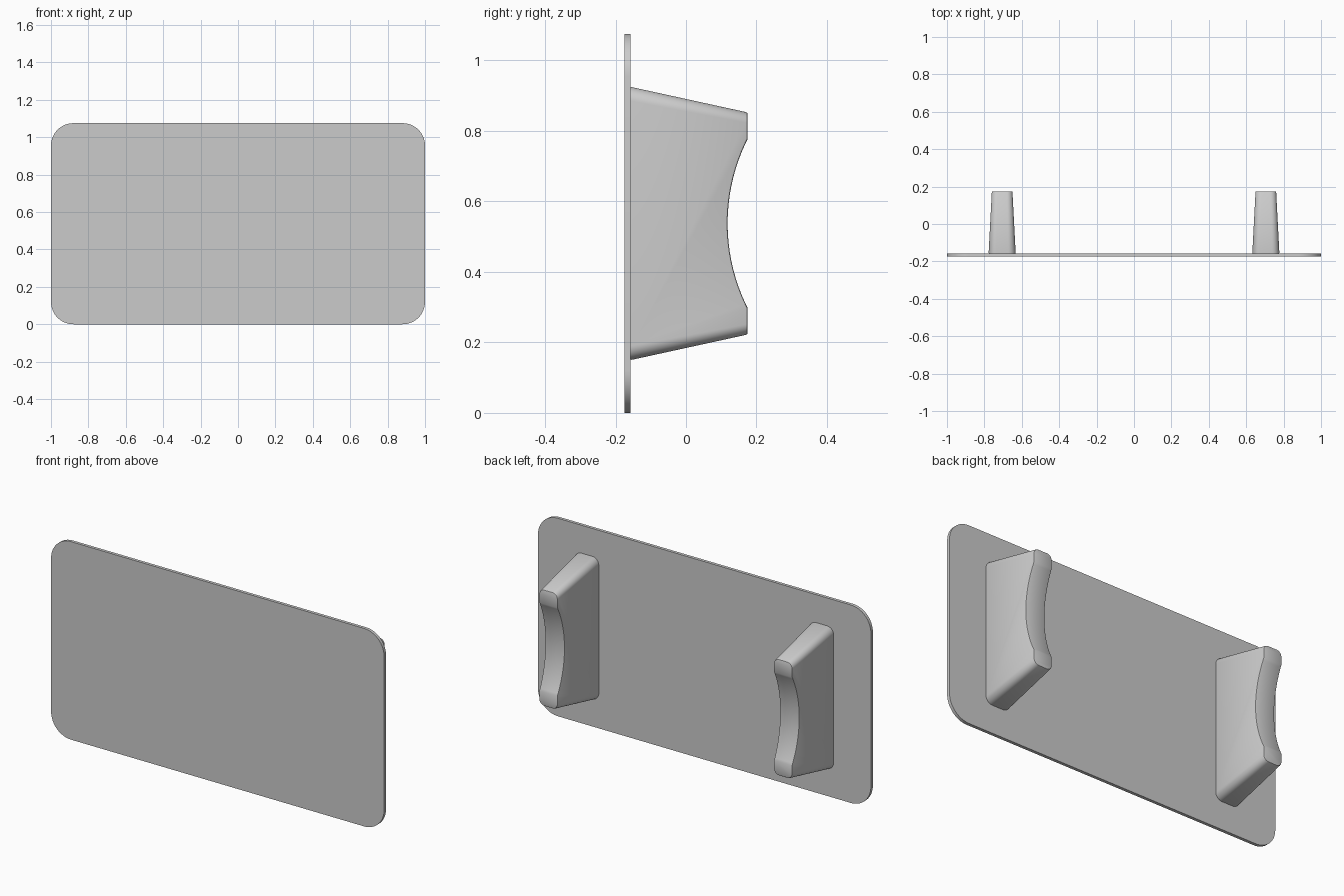
import bpy, bmesh, math

if "Cube" in bpy.data.objects:
    bpy.data.objects.remove(bpy.data.objects["Cube"])

MID_Z = 0.5375


def rounded_rect(cx, cz, hw, hh, r, n=10):
    """Points (x, z) of a rounded rectangle, counter-clockwise."""
    pts = []
    for i, (sx, sz) in enumerate(((1, 1), (-1, 1), (-1, -1), (1, -1))):
        for k in range(n + 1):
            a = math.pi / 2 * (i + k / n)
            pts.append((cx + sx * (hw - r) + r * math.cos(a),
                        cz + sz * (hh - r) + r * math.sin(a)))
    return pts


def loft(name, outline_a, ya, outline_b, yb):
    """Solid between two matching outlines in the xz plane."""
    bm = bmesh.new()
    a = [bm.verts.new((x, ya, z)) for x, z in outline_a]
    b = [bm.verts.new((x, yb, z)) for x, z in outline_b]
    bm.faces.new(a)
    bm.faces.new(b[::-1])
    for i in range(len(a)):
        j = (i + 1) % len(a)
        bm.faces.new((a[i], a[j], b[j], b[i]))
    bmesh.ops.recalc_face_normals(bm, faces=bm.faces)
    mesh = bpy.data.meshes.new(name)
    bm.to_mesh(mesh)
    bm.free()
    obj = bpy.data.objects.new(name, mesh)
    bpy.context.collection.objects.link(obj)
    return obj


def activate(obj):
    bpy.ops.object.select_all(action='DESELECT')
    obj.select_set(True)
    bpy.context.view_layer.objects.active = obj


# Thin front panel with rounded corners
outline = rounded_rect(0, MID_Z, 1.0, MID_Z, 0.12, 16)
panel = loft("front_panel", outline, -0.175, outline, -0.158)

# Tapered bracket on the back of the panel
bracket = loft("support_brackets",
               rounded_rect(0.705, MID_Z, 0.0725, 0.388, 0.04), -0.159,
               rounded_rect(0.705, MID_Z, 0.055, 0.315, 0.03), 0.175)

# Round cutter for the concave saddle in the bracket tip
bpy.ops.mesh.primitive_cylinder_add(vertices=128, radius=0.534, depth=0.5,
                                    location=(0.705, 0.652, MID_Z),
                                    rotation=(0, math.pi / 2, 0))
cutter = bpy.context.object
cutter.name = "saddle_cutter"
cutter.hide_render = True

activate(bracket)
cut = bracket.modifiers.new("saddle", 'BOOLEAN')
cut.operation = 'DIFFERENCE'
cut.solver = 'EXACT'
cut.object = cutter
bpy.ops.object.modifier_apply(modifier=cut.name)
bpy.data.objects.remove(cutter)

# Small softened rim, then the opposite bracket by mirroring
rim = bracket.modifiers.new("rim", 'BEVEL')
rim.width = 0.005
rim.segments = 2
rim.limit_method = 'ANGLE'
rim.angle_limit = math.radians(50)
bpy.ops.object.modifier_apply(modifier=rim.name)
bracket.modifiers.new("mirror", 'MIRROR').use_axis[0] = True
bpy.ops.object.modifier_apply(modifier="mirror")

# Smooth rounded corners, crisp edges
for obj in (panel, bracket):
    activate(obj)
    bpy.ops.object.shade_smooth_by_angle(angle=math.radians(25))
